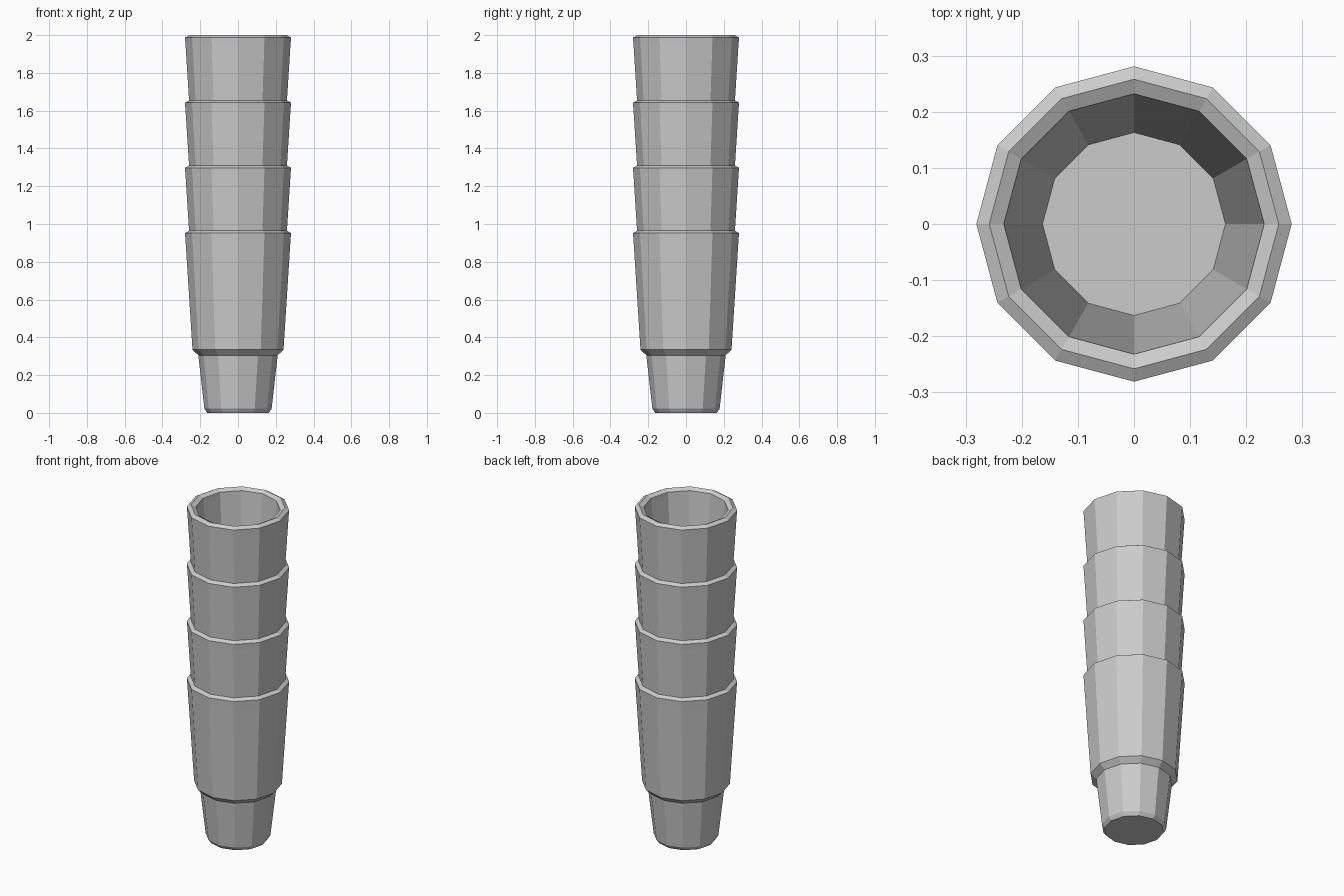
import bpy, bmesh, math

if "Cube" in bpy.data.objects:
    bpy.data.objects.remove(bpy.data.objects["Cube"])

SIDES = 12
STEP = 0.345      # height each nested cup sticks out
COUNT = 4
# outer wall from the base up, over the rim, then down the inside (radius, z)
PROFILE = [(0.163, 0.0), (0.178, 0.022), (0.21, 0.305), (0.241, 0.335),
           (0.278, 0.915), (0.281, 0.952), (0.258, 0.965), (0.232, 0.952),
           (0.163, 0.03)]


def make_cup(name, z0):
    bm = bmesh.new()
    rings = []
    for r, z in PROFILE:
        rings.append([bm.verts.new((r * math.cos(2 * math.pi * i / SIDES),
                                    r * math.sin(2 * math.pi * i / SIDES), z))
                      for i in range(SIDES)])
    for a, b in zip(rings, rings[1:]):
        for i in range(SIDES):
            j = (i + 1) % SIDES
            bm.faces.new((a[i], a[j], b[j], b[i]))
    bm.faces.new(rings[0][::-1])   # underside
    bm.faces.new(rings[-1])        # inner floor
    mesh = bpy.data.meshes.new(name)
    bm.to_mesh(mesh)
    bm.free()
    cup = bpy.data.objects.new(name, mesh)
    cup.location.z = z0
    bpy.context.collection.objects.link(cup)


# stack of nested cups
for n in range(COUNT):
    make_cup(f"cup_{n + 1}", n * STEP)
